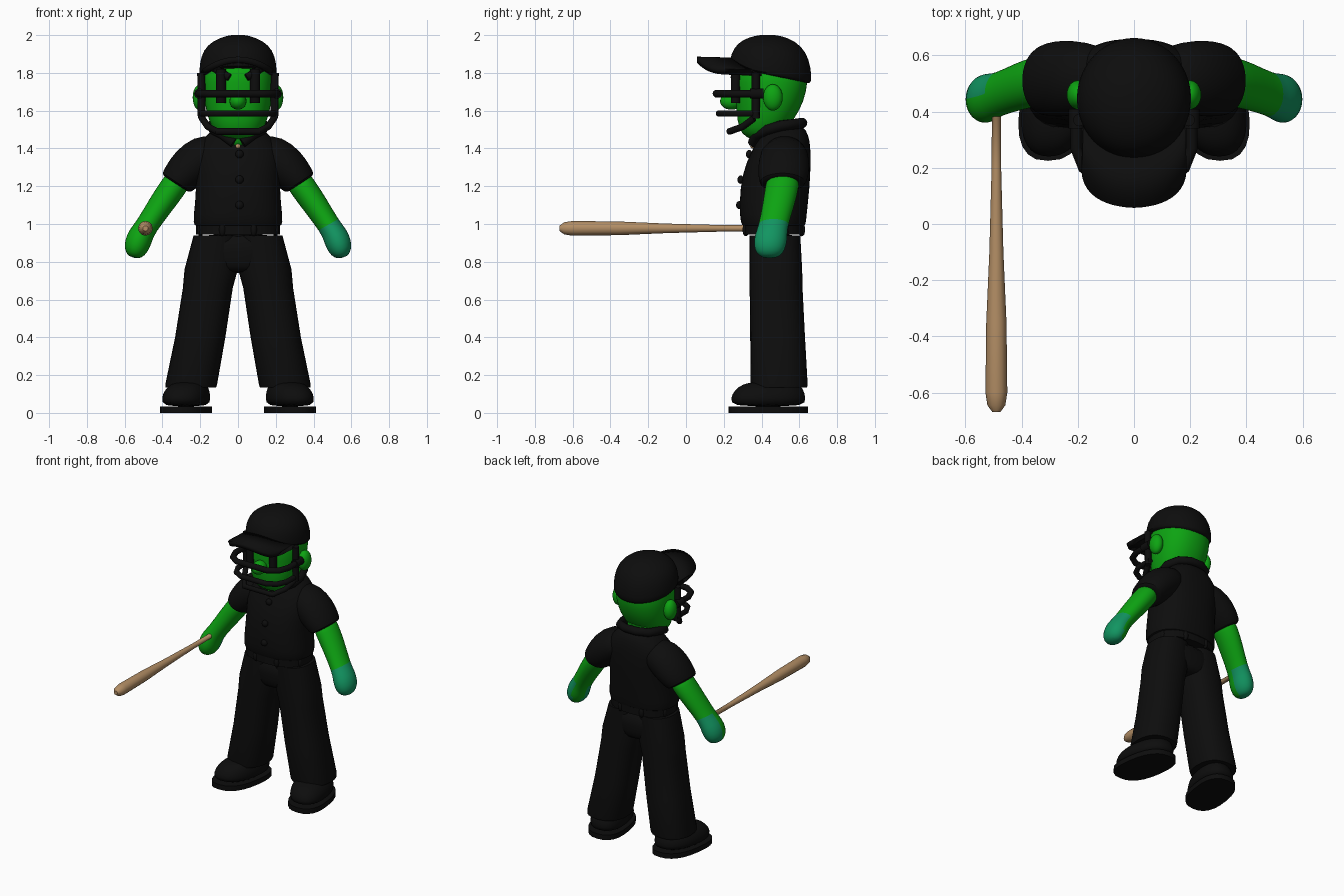
import bpy, bmesh, math
from mathutils import Vector

if "Cube" in bpy.data.objects:
    bpy.data.objects.remove(bpy.data.objects["Cube"])


def material(name, r, g, b):
    m = bpy.data.materials.new(name)
    m.use_nodes = True
    m.diffuse_color = (r, g, b, 1)
    node = next(n for n in m.node_tree.nodes if n.type == 'BSDF_PRINCIPLED')
    node.inputs["Base Color"].default_value = (r, g, b, 1)
    return m


BLACK = material("uniform_black", .004, .004, .004)
GREEN = material("skin_green", .004, .37, .006)
TEAL = material("glove_teal", .006, .3, .12)
WOOD = material("bat_wood", .45, .27, .13)
made = []


def add(name, bm, *mats):
    mesh = bpy.data.meshes.new(name)
    bm.to_mesh(mesh)
    bm.free()
    ob = bpy.data.objects.new(name, mesh)
    bpy.context.collection.objects.link(ob)
    for m in mats:
        mesh.materials.append(m)
    made.append(ob)
    return ob


def loft(name, sections, mats, side=1, p=1.0, n=24, shear=0, pitch=0, paint=None, subdiv=1):
    """Skin rounded rings given as (x, y, z, rx, ry, optional tilt in degrees)."""
    bm, rings = bmesh.new(), []
    for i, (x, y, z, rx, ry, *tilt) in enumerate(sections):
        t = math.radians(tilt[0]) if tilt else 0
        slope = pitch * (1 - i / (len(sections) - 1)) ** 2
        ring = []
        for k in range(n):
            a = math.tau * k / n
            c, s = math.cos(a), math.sin(a)
            u = rx * math.copysign(abs(c) ** p, c)
            v = ry * math.copysign(abs(s) ** p, s)
            ring.append(bm.verts.new((side * (x + u * math.cos(t) + shear * v), y + v,
                                      z + u * math.sin(t) + slope * v)))
        rings.append(ring)
    for a, b in zip(rings, rings[1:]):
        for k in range(n):
            j = (k + 1) % n
            bm.faces.new((a[k], a[j], b[j], b[k]))
    bm.faces.new(rings[0])
    bm.faces.new(rings[-1])
    bmesh.ops.recalc_face_normals(bm, faces=bm.faces)
    if paint:
        for f in bm.faces:
            f.material_index = int(paint(f.calc_center_median(), f.normal))
    ob = add(name, bm, *mats)
    if subdiv:
        ob.modifiers.new("smooth", 'SUBSURF').levels = 1
        ob.modifiers["smooth"].render_levels = 1
    return ob


def ball(name, loc, size, mat):
    bm = bmesh.new()
    bmesh.ops.create_uvsphere(bm, u_segments=20, v_segments=12, radius=1)
    bmesh.ops.scale(bm, vec=size, verts=bm.verts)
    bmesh.ops.translate(bm, vec=loc, verts=bm.verts)
    return add(name, bm, mat)


def rod(name, pts, r, mat, mirror=False):
    """Round bar along points, optionally continued across the centre."""
    if mirror:
        pts = pts + [(-x, y, z) for x, y, z in reversed(pts)]
    cu = bpy.data.curves.new(name, 'CURVE')
    cu.dimensions, cu.bevel_depth, cu.bevel_resolution = '3D', r, 3
    cu.use_fill_caps = True
    sp = cu.splines.new('POLY')
    sp.points.add(len(pts) - 1)
    for q, co in zip(sp.points, pts):
        q.co = (*co, 1)
    cu.materials.append(mat)
    ob = bpy.data.objects.new(name, cu)
    bpy.context.collection.objects.link(ob)
    bpy.ops.object.select_all(action='DESELECT')
    ob.select_set(True)
    bpy.context.view_layer.objects.active = ob
    bpy.ops.object.convert(target='MESH')
    made.append(bpy.context.object)


# Shirt, belt and hips
loft("shirt", [(0, .465, .985, .215, .15), (0, .465, .99, .235, .17), (0, .46, 1.03, .24, .178),
               (0, .47, 1.2, .218, .187), (0, .49, 1.33, .235, .172), (0, .51, 1.41, .225, .15),
               (0, .52, 1.47, .165, .13), (0, .53, 1.53, .11, .09)], [BLACK], p=.85)
loft("belt", [(0, .465, .945, .222, .163), (0, .465, .995, .222, .163)], [BLACK], p=.85, subdiv=0)
for k in range(8):
    a = math.tau * (k + .5) / 8
    ball("belt_loop", (.215 * math.cos(a), .465 + .16 * math.sin(a), .97), (.018, .018, .035), BLACK)
loft("hips", [(0, .475, .74, .1, .1), (0, .475, .77, .2, .13), (0, .475, .85, .25, .138),
              (0, .47, .96, .232, .14)], [BLACK], p=.85)
for z, y in ((1.37, .335), (1.235, .29), (1.1, .283)):
    ball("shirt_button", (.008, y, z), (.022, .018, .022), BLACK)

# Collar, open neck and neck
rod("collar", [(.02, .355, 1.43), (.08, .375, 1.475), (.13, .43, 1.5), (.14, .5, 1.52),
               (.11, .58, 1.53), (.04, .615, 1.535)], .028, BLACK, True)
loft("neck", [(0, .5, 1.4, .1, .1), (0, .48, 1.55, .1, .1)], [GREEN], subdiv=0)
ball("open_neck", (0, .4, 1.46), (.055, .055, .06), GREEN)
ball("collar_stud", (0, .352, 1.412), (.014, .012, .012), WOOD)

for side, label in ((1, "left"), (-1, "right")):
    # Sleeve and arm, the glove being two-toned by facing direction
    loft(label + "_sleeve", [(.08, .525, 1.39, .09, .1, 70), (.18, .52, 1.365, .115, .13, 60),
                             (.255, .518, 1.3, .115, .138, 45), (.3, .515, 1.25, .1, .132, 35),
                             (.328, .51, 1.215, .092, .122, 33), (.33, .51, 1.212, .07, .1, 33)],
         [BLACK], side)

    def glove(c, nrm, side=side):
        if abs(c.x) * .5 - c.z * .85 < -.594:
            return False
        return nrm.y - nrm.x < 1.1 if side > 0 else nrm.y > 0

    loft(label + "_arm", [(.3, .515, 1.26, .07, .085, 30), (.34, .51, 1.2, .072, .09, 30),
                          (.41, .49, 1.1, .068, .085, 30), (.487, .46, .985, .058, .077, 30),
                          (.515, .45, .94, .068, .087, 28), (.535, .445, .89, .07, .088, 20),
                          (.548, .443, .845, .055, .072, 15), (.55, .442, .82, .025, .035, 10)],
         [GREEN, TEAL], side, paint=glove)

    # Trouser leg and shoe
    loft(label + "_leg", [(.115, .47, .94, .12, .135), (.142, .475, .76, .141, .14),
                          (.16, .477, .66, .132, .14), (.2, .485, .4, .133, .145),
                          (.248, .493, .15, .137, .151), (.25, .493, .135, .134, .148)],
         [BLACK], side, p=.85, subdiv=0)
    loft(label + "_sole", [(.275, .435, 0, .13, .21), (.275, .435, .035, .13, .21)],
         [BLACK], side, p=.8, shear=-.15, subdiv=0)
    loft(label + "_shoe", [(.275, .435, .03, .12, .198), (.275, .435, .08, .125, .2),
                           (.27, .44, .12, .115, .185), (.26, .45, .155, .09, .15),
                           (.255, .47, .165, .05, .1)], [BLACK], side, p=.85, shear=-.15)

    # Ear, brow, eye pad and side strap
    ball(label + "_ear", (side * .2, .46, 1.67), (.04, .052, .07), GREEN)
    rod(label + "_brow", [(side * .045, .255, 1.775), (side * .135, .285, 1.83)], .02, BLACK)
    rod(label + "_eye_pad", [(side * .09, .262, 1.64), (side * .09, .262, 1.82)], .026, BLACK)
    rod(label + "_strap", [(side * .192, .37, 1.56), (side * .195, .37, 1.8)], .022, BLACK)
    rod(label + "_mask_pad", [(side * .205, .41, 1.69), (side * .205, .34, 1.69)], .028, BLACK)

# Head and nose
loft("head", [(0, .42, 1.44, .05, .05), (0, .405, 1.46, .1, .09), (0, .405, 1.5, .138, .128),
              (0, .435, 1.6, .172, .17), (0, .45, 1.7, .185, .19), (0, .45, 1.8, .19, .2),
              (0, .45, 1.88, .14, .15)], [GREEN], p=.9)
ball("nose", (0, .24, 1.65), (.045, .06, .045), GREEN)

# Face mask bars
rod("mask_top_bar", [(.205, .4, 1.69), (.207, .27, 1.69), (.18, .2, 1.69), (.12, .16, 1.69)],
    .02, BLACK, True)
rod("mask_middle_bar", [(.19, .39, 1.585), (.19, .27, 1.585), (.16, .21, 1.585),
                        (.1, .175, 1.585)], .018, BLACK, True)
rod("mask_bottom_bar", [(.19, .36, 1.56), (.16, .3, 1.515), (.11, .23, 1.49)], .018, BLACK, True)

# Cap crown and arched brim
loft("cap_crown", [(0, .447, 1.785, .2, .21), (0, .447, 1.79, .207, .22), (0, .447, 1.85, .205, .217),
                   (0, .445, 1.92, .187, .195), (0, .44, 1.97, .135, .145),
                   (0, .435, 1.998, .06, .07), (0, .435, 2.001, .02, .02)], [BLACK], pitch=-.25)
bm = bmesh.new()
rows = []
for k in range(25):
    a = math.pi * (k / 24 - .5)
    s, c = math.sin(a), max(math.cos(a), 0)
    z = 1.87 - .065 * s * s
    rows.append((bm.verts.new((.182 * s, .25 - .192 * c ** .6, z)),
                 bm.verts.new((.18 * s, .4 - .15 * c, z - .005))))
for (a, b), (c, d) in zip(rows, rows[1:]):
    bm.faces.new((a, c, d, b))
brim = add("cap_brim", bm, BLACK)
solid = brim.modifiers.new("thickness", 'SOLIDIFY')
solid.thickness, solid.offset = .032, 0

# Bat, turned upright and then laid toward the front
bat = loft("bat", [(0, 0, z, r, r) for z, r in ((-.44, .026), (-.41, .026), (-.4, .016), (-.2, .017),
                                                (.1, .025), (.35, .036), (.6, .039),
                                                (.645, .032), (.67, .014))],
           [WOOD], n=12, subdiv=0)
bat.rotation_euler.x = math.pi / 2
bat.location = Vector((-.49, 0, .977))

# Smooth shading with crisp edges
bpy.ops.object.select_all(action='DESELECT')
for ob in made:
    ob.select_set(True)
bpy.context.view_layer.objects.active = made[0]
bpy.ops.object.shade_smooth_by_angle(angle=math.radians(50))
